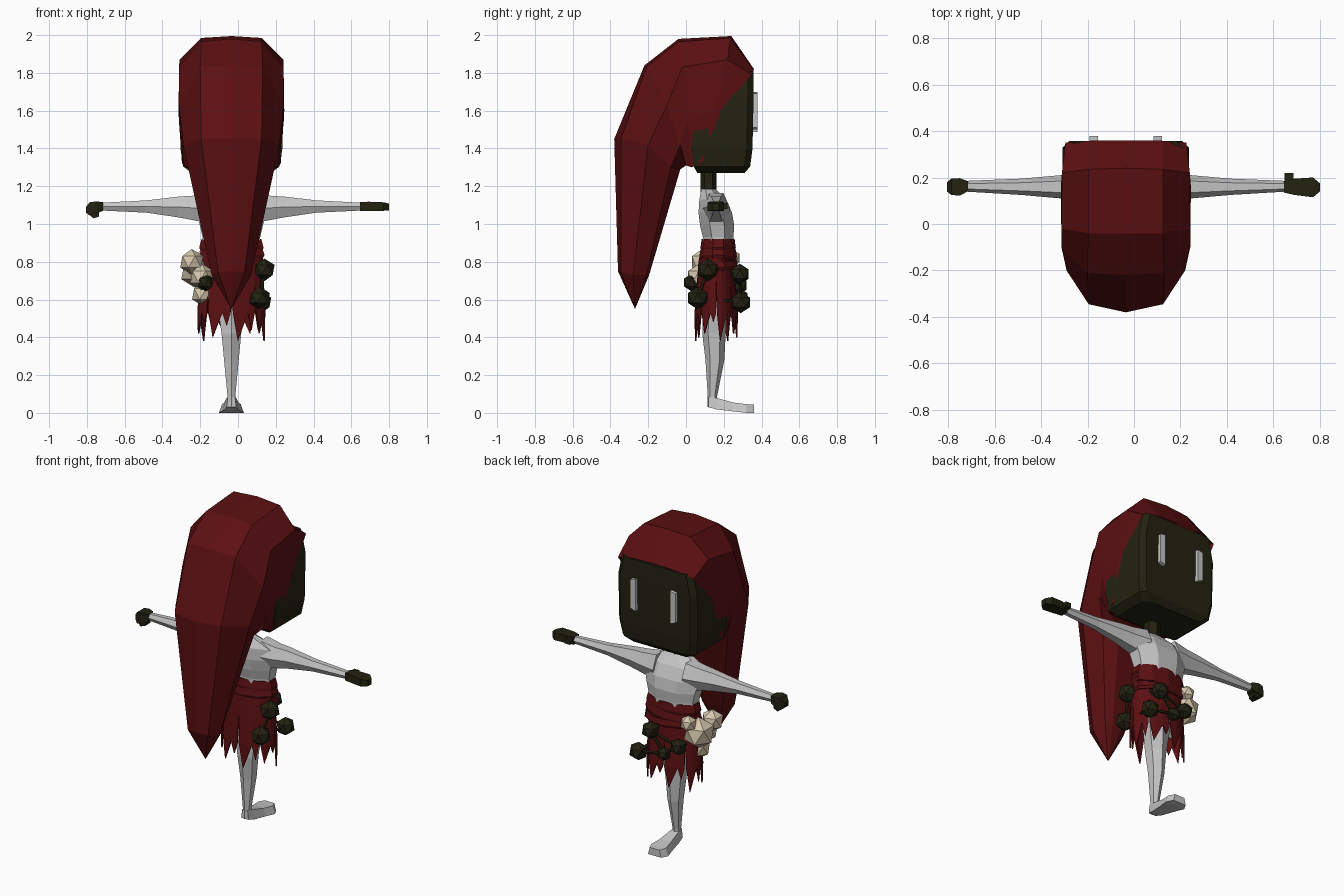
import bpy, bmesh, math
from mathutils import Vector

if "Cube" in bpy.data.objects:
    bpy.data.objects.remove(bpy.data.objects["Cube"])

CX = -0.035  # body centre line


def mat(name, rgb):
    m = bpy.data.materials.new(name)
    m.diffuse_color = (*rgb, 1)
    m.use_nodes = True
    m.node_tree.nodes["Principled BSDF"].inputs["Base Color"].default_value = m.diffuse_color
    return m


RED = mat("dark red cloth", (0.105, 0.005, 0.006))
OLIVE = mat("dark olive", (0.016, 0.016, 0.006))
GREY = mat("pale grey", (0.56, 0.56, 0.56))
CREAM = mat("bone cream", (0.68, 0.58, 0.42))


def finish(name, bm, m):
    bmesh.ops.recalc_face_normals(bm, faces=bm.faces)
    me = bpy.data.meshes.new(name)
    bm.to_mesh(me)
    bm.free()
    me.materials.append(m)
    ob = bpy.data.objects.new(name, me)
    bpy.context.collection.objects.link(ob)
    return ob


def loft(name, rings, m, caps=(True, True)):
    """Skin a list of equal-length point loops."""
    bm = bmesh.new()
    rows = [[bm.verts.new(p) for p in r] for r in rings]
    n = len(rows[0])
    for a, b in zip(rows, rows[1:]):
        for i in range(n):
            j = (i + 1) % n
            bm.faces.new((a[i], a[j], b[j], b[i]))
    for row, on in zip((rows[0], rows[-1]), caps):
        if on:
            bm.faces.new(row)
    bmesh.ops.remove_doubles(bm, verts=bm.verts, dist=0.0005)
    return finish(name, bm, m)


def oval(cx, cy, z, rx, ry, n=8):
    return [(cx + rx * math.cos(2 * math.pi * (i + .5) / n),
             cy + ry * math.sin(2 * math.pi * (i + .5) / n), z) for i in range(n)]


def ball(name, p, r, m):
    bm = bmesh.new()
    bmesh.ops.create_icosphere(bm, subdivisions=1, radius=r)
    bmesh.ops.translate(bm, verts=bm.verts, vec=p)
    return finish(name, bm, m)


def cord(name, a, b, r=0.009):
    a, b = Vector(a), Vector(b)
    d = b - a
    bm = bmesh.new()
    bmesh.ops.create_cone(bm, segments=5, radius1=r, radius2=r, depth=d.length, cap_ends=True)
    bmesh.ops.rotate(bm, verts=bm.verts, matrix=d.to_track_quat('Z', 'Y').to_matrix())
    bmesh.ops.translate(bm, verts=bm.verts, vec=(a + b) / 2)
    return finish(name, bm, OLIVE)


# Hood with long hanging tail: half rings run top middle, corner, ridge, side, bottom
half_rings = [
    [(0, .36, 1.82), (.16, .358, 1.815), (.26, .35, 1.79), (.277, .19, 1.61), (.262, .09, 1.33)],
    [(0, .24, 1.995), (.16, .235, 1.985), (.275, .22, 1.87), (.28, .16, 1.6), (.262, .08, 1.325)],
    [(0, -.04, 1.98), (.16, -.04, 1.965), (.277, -.02, 1.83), (.278, .01, 1.55), (.25, .03, 1.3)],
    [(0, -.22, 1.84), (.165, -.21, 1.83), (.277, -.1, 1.63), (.262, -.03, 1.42), (.2, 0, 1.31)],
    [(0, -.38, 1.45), (.16, -.345, 1.45), (.255, -.2, 1.42), (.2, -.08, 1.3), (.12, -.03, 1.29)],
    [(0, -.36, .75), (.07, -.345, .745), (.105, -.28, .73), (.07, -.21, .73), (.03, -.195, .73)],
    [(0, -.27, .55)] * 5,
]
hood = [[(CX + x, y, z) for x, y, z in h] + [(CX - x, y, z) for x, y, z in h[:0:-1]]
        for h in half_rings]
loft("hood", hood, RED, (False, False))


# Head block with chamfered outline, slightly inset at the chin
def head_ring(z, w, y0, y1, c=.03):
    return [(CX - w, y0, z), (CX + w, y0, z), (CX + w, y1 - c, z), (CX + w - c, y1, z),
            (CX - w + c, y1, z), (CX - w, y1 - c, z)]


loft("head", [head_ring(1.27, .21, .06, .31), head_ring(1.305, .255, .04, .34),
              head_ring(1.4, .27, .03, .352), head_ring(1.68, .272, .05, .358),
              head_ring(1.81, .245, .1, .358)], OLIVE)
for s in (-1, 1):
    x = CX + s * .1375
    loft("eye", [[(x - .018, y, 1.5), (x + .018, y, 1.5 + s * .012), (x + .018, y, 1.69),
                  (x - .018, y, 1.69 + s * .008)] for y in (.35, .378)], GREY)
loft("neck", [oval(CX, .12, 1.16, .05, .042, 6), oval(CX, .12, 1.3, .05, .042, 6)], OLIVE)

# Torso
loft("torso", [oval(CX, cy, z, rx, ry) for cy, z, rx, ry in (
    (.17, .86, .165, .085), (.17, .93, .165, .087), (.165, .99, .18, .098),
    (.155, 1.06, .2, .096), (.14, 1.13, .19, .075), (.12, 1.185, .07, .042))], GREY)

# Arms: tapered six-sided tubes, mirrored about the centre line
for side, s in (("left", -1), ("right", 1)):
    rings = []
    for d, z0, z1, y0, y1 in ((.1, 1.0, 1.165, .085, .235), (.2, 1.02, 1.15, .095, .22),
                              (.28, 1.035, 1.145, .11, .21), (.45, 1.06, 1.125, .125, .195),
                              (.7, 1.072, 1.112, .14, .185)):
        zm, ym, h, w = (z0 + z1) / 2, (y0 + y1) / 2, (z1 - z0) / 2, (y1 - y0) / 2
        rings.append([(CX + s * d, ym + w * u, zm + h * v) for u, v in
                      ((1, 0), (.5, 1), (-.5, 1), (-1, 0), (-.5, -1), (.5, -1))])
    loft(side + "_arm", rings, GREY)


# Hands: an open mitten with thumb on one side, a curled fist on the other
def box_ring(x, y0, y1, z0, z1):
    return [(x, y0, z0), (x, y1, z0), (x, y1, z1), (x, y0, z1)]


loft("open_hand", [box_ring(.645, .135, .185, 1.068, 1.115), box_ring(.69, .125, .195, 1.07, 1.118),
                   box_ring(.77, .115, .2, 1.07, 1.115), box_ring(.8, .14, .175, 1.072, 1.108)], OLIVE)
loft("thumb", [[(x, y, z) for x, z in ((.648, 1.08), (.685, 1.08), (.685, 1.11), (.648, 1.11))]
               for y in (.16, .22)], OLIVE)
loft("fist", [box_ring(-.715, .14, .185, 1.07, 1.115), box_ring(-.75, .122, .197, 1.055, 1.12),
              box_ring(-.785, .125, .195, 1.045, 1.115), box_ring(-.805, .14, .18, 1.06, 1.09)], OLIVE)
loft("curled_fingers", [box_ring(-.735, .135, .185, 1.04, 1.07), box_ring(-.765, .13, .19, 1.03, 1.07),
                        box_ring(-.795, .14, .185, 1.055, 1.08)], OLIVE)

# Single tapering leg and wedge foot
loft("leg", [oval(CX, cy, z, rx, ry, 6) for cy, z, rx, ry in (
    (.165, .84, .13, .07), (.155, .6, .09, .062), (.148, .42, .06, .062), (.153, .28, .045, .05),
    (.14, .09, .024, .025), (.14, .03, .026, .026))], GREY)
loft("foot", [[(CX - w, y, z0), (CX + w, y, z0), (CX + w * .75, y, z1), (CX - w * .75, y, z1)]
              for y, w, z0, z1 in ((.118, .025, .03, .085), (.165, .035, .018, .078),
                                   (.25, .05, .008, .055), (.32, .066, 0, .046), (.36, .045, 0, .044))], GREY)

# Wrapped waist bands
for z, h, rx, ry, tilt in ((.885, .035, .172, .09, .0), (.835, .03, .177, .096, .06),
                           (.79, .022, .178, .1, -.08)):
    rings = []
    for dz, k in ((-h, .98), (-h * .3, 1.04), (h, .97)):
        rings.append([(x, y, pz + tilt * (x - CX)) for x, y, pz in
                      oval(CX, .17, z + dz, rx * k, ry * k, 10)])
    loft("waist_band", rings, RED)

# Ragged skirt: panels that flare, split apart and end in uneven points
PANELS = 8
for i in range(PANELS):
    a0 = 2 * math.pi * i / PANELS
    a1 = a0 + 2 * math.pi / PANELS

    def at(t, z):
        a = a0 + (a1 - a0) * t
        f = min(1, (.84 - z) / .3)
        return (CX + (.165 + .015 * f) * math.cos(a), .16 + (.09 + .025 * f) * math.sin(a), z)

    tip = (.38, .42, .4)[i % 3]
    bm = bmesh.new()
    rows = [[bm.verts.new(at(t, z)) for t in (lo, .35, .65, hi)] for z, lo, hi in
            ((.82, 0, 1), (.7, 0, 1), (.53, .06, .97))]
    for a, b in zip(rows, rows[1:]):
        for j in range(3):
            bm.faces.new((a[j], a[j + 1], b[j + 1], b[j]))
    t1, t2 = bm.verts.new(at(.25, tip)), bm.verts.new(at(.82, tip + .06))
    low = rows[-1]
    bm.faces.new((low[0], low[1], t1))
    bm.faces.new((low[1], low[2], t1))
    bm.faces.new((low[2], low[3], t2))
    finish("skirt_panel", bm, RED).modifiers.new("cloth", 'SOLIDIFY').thickness = .008

# Faceted dark beads hanging on cords
beads = [(.14, .115, .757, .06), (.045, .285, .735, .055), (.115, .062, .608, .06),
         (.125, .29, .585, .057), (-.05, .29, .615, .042), (-.14, .275, .675, .052),
         (-.17, .03, .69, .047)]
for x, y, z, r in beads:
    ball("bead", (x, y, z), r, OLIVE)
for a, b in ((0, 2), (2, 3), (0, 1), (1, 4), (3, 4), (4, 5), (1, 5)):
    cord("bead_cord", beads[a][:3], beads[b][:3])

# Cream cluster of faceted lumps on the hip
for x, y, z, r in ((-.215, .18, .75, .095), (-.245, .09, .8, .068), (-.185, .24, .82, .05),
                   (-.19, .07, .72, .07), (-.185, .13, .63, .065)):
    ball("bone_lump", (x, y, z), r, CREAM)
